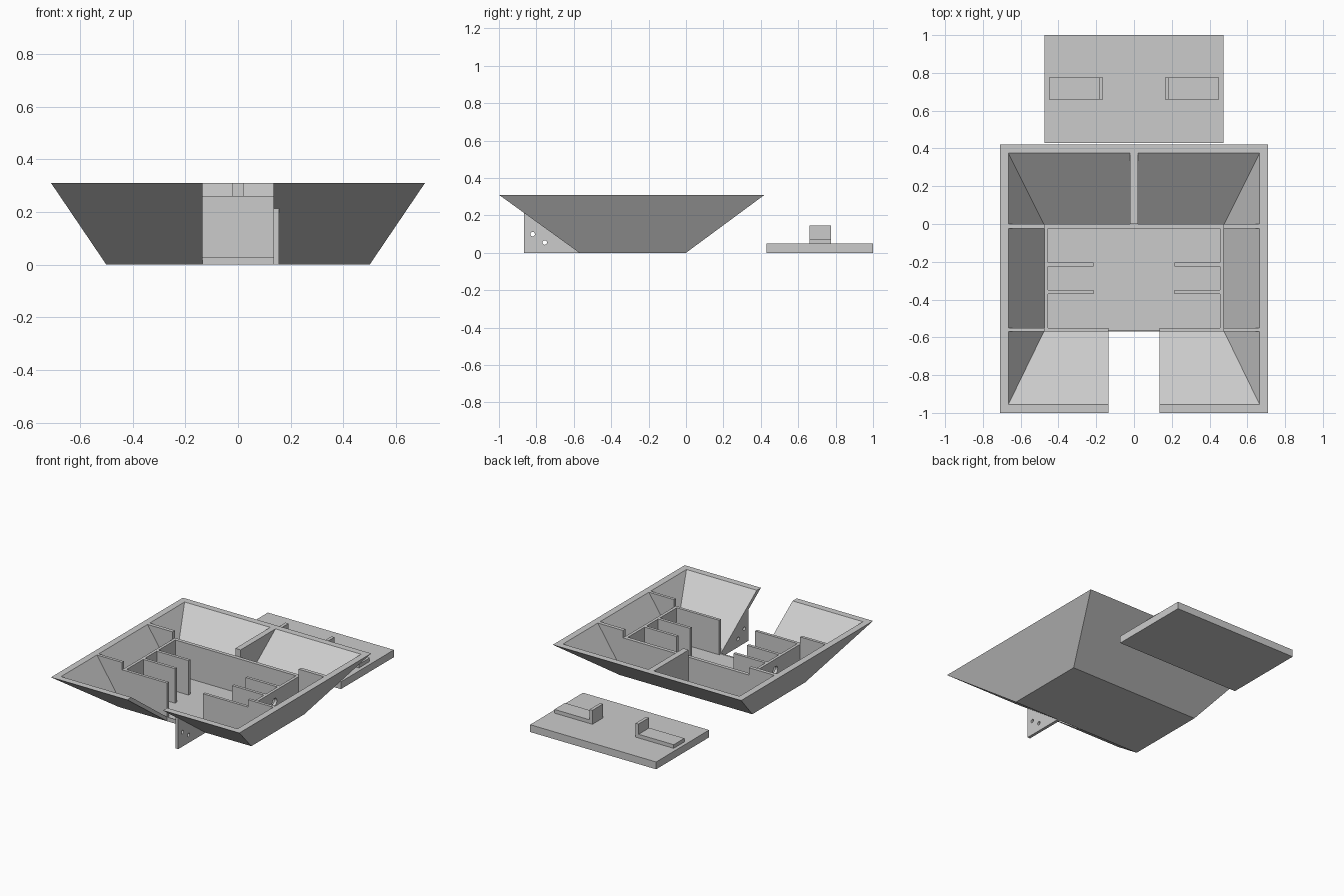
import bpy, bmesh, math
from mathutils import Matrix, Vector

if "Cube" in bpy.data.objects:
    bpy.data.objects.remove(bpy.data.objects["Cube"])

grey = bpy.data.materials.new("light_grey")
grey.diffuse_color = (0.6, 0.6, 0.6, 1)
grey.use_nodes = True
grey.node_tree.nodes["Principled BSDF"].inputs["Base Color"].default_value = grey.diffuse_color

RIM, FLOOR, BOX_TOP = 0.31, 0.025, 0.26


def finish(name, bm):
    bmesh.ops.recalc_face_normals(bm, faces=bm.faces)
    me = bpy.data.meshes.new(name)
    bm.to_mesh(me)
    bm.free()
    me.materials.append(grey)
    ob = bpy.data.objects.new(name, me)
    bpy.context.collection.objects.link(ob)
    return ob


def loft(name, a, b):
    """Closed solid between two matching outlines."""
    bm = bmesh.new()
    va = [bm.verts.new(p) for p in a]
    vb = [bm.verts.new(p) for p in b]
    bm.faces.new(va)
    bm.faces.new(vb)
    n = len(a)
    for i in range(n):
        j = (i + 1) % n
        bm.faces.new((va[i], va[j], vb[j], vb[i]))
    return finish(name, bm)


def frustum(name, z0, r0, z1, r1):
    """Rectangles are (half width, front y, back y)."""
    def ring(z, r):
        w, f, k = r
        return [(-w, f, z), (w, f, z), (w, k, z), (-w, k, z)]
    return loft(name, ring(z0, r0), ring(z1, r1))


def box(name, x0, x1, y0, y1, z0, z1):
    return loft(name, [(x0, y0, z0), (x1, y0, z0), (x1, y1, z0), (x0, y1, z0)],
                [(x0, y0, z1), (x1, y0, z1), (x1, y1, z1), (x0, y1, z1)])


def rod(name, x, y, z, r):
    """Drill along x."""
    bm = bmesh.new()
    m = Matrix.Translation(Vector((x, y, z))) @ Matrix.Rotation(math.pi / 2, 4, 'Y')
    bmesh.ops.create_cone(bm, cap_ends=True, segments=24, radius1=r, radius2=r,
                          depth=0.1, matrix=m)
    return finish(name, bm)


def cut(ob, *cutters):
    for c in cutters:
        mod = ob.modifiers.new("cut", 'BOOLEAN')
        mod.operation = 'DIFFERENCE'
        mod.solver = 'EXACT'
        mod.object = c
        c.hide_render = True
        c.hide_viewport = True
        c.display_type = 'WIRE'


# Tapered hull, hollowed out, with an open slot at the front
hull = frustum("hull", 0, (0.5, -0.57, 0.0), RIM, (0.71, -1.0, 0.42))
k = (0.41 - FLOOR) / (RIM - FLOOR)
hollow = frustum("hollow_cutter", FLOOR, (0.475, -0.565, -0.005), 0.41,
                 (0.475 + 0.19 * k, -0.565 - 0.39 * k, -0.005 + 0.38 * k))
slot = box("slot_cutter", -0.135, 0.135, -1.2, -0.57, -0.2, 0.6)
cut(hull, hollow, slot)

# Inner box: back wall plus mirrored side walls, bulkheads, baffles and bay dividers
Z0 = 0.02
box("box_back_wall", -0.455, 0.455, -0.025, 0, Z0, BOX_TOP)
for s, side in ((-1, "left"), (1, "right")):
    def mbox(name, xa, xb, *rest):
        return box(f"{name}_{side}", *sorted((s * xa, s * xb)), *rest)

    wall = mbox("box_side_wall", 0.455, 0.475, -0.57, 0, Z0, BOX_TOP)
    cut(wall, rod(f"cable_hole_cutter_{side}", s * 0.465, -0.285, 0.185, 0.025))
    mbox("front_bulkhead", 0.135, 0.455, -0.57, -0.55, Z0, BOX_TOP)
    mbox("rear_baffle", 0.215, 0.455, -0.225, -0.205, Z0, BOX_TOP)
    mbox("front_baffle", 0.215, 0.455, -0.37, -0.35, Z0, BOX_TOP)

    # Bay dividers reach the rim and follow the sloping hull side
    prof = [(0.475, Z0), (0.485, Z0), (0.675, RIM), (0.475, RIM)]
    for y0, y1, pos in ((-0.57, -0.55, "front"), (-0.025, 0, "rear")):
        loft(f"{pos}_bay_divider_{side}",
             [(s * x, y0, z) for x, z in prof], [(s * x, y1, z) for x, z in prof])

    # Clips on the lid: low foot with an upright at the inner end
    mbox("lid_clip_foot", 0.185, 0.45, 0.66, 0.775, 0.05, 0.075)
    mbox("lid_clip_upright", 0.163, 0.185, 0.66, 0.775, 0.05, 0.145)

# Divider between the two rear bays
prof = [(0, Z0), (0.005, Z0), (0.385, RIM), (0, RIM)]
loft("rear_centre_divider", [(-0.02, y, z) for y, z in prof],
     [(0.02, y, z) for y, z in prof])

# Triangular bracket under the front slope, with two screw holes
prof = [(-0.57, 0), (-0.865, 0), (-0.865, 0.213)]
bracket = loft("bracket_plate", [(0.135, y, z) for y, z in prof],
               [(0.155, y, z) for y, z in prof])
cut(bracket, rod("screw_hole_cutter_a", 0.145, -0.82, 0.10, 0.012),
    rod("screw_hole_cutter_b", 0.145, -0.755, 0.055, 0.012))

# Separate lid lying behind the hull
box("lid", -0.475, 0.475, 0.43, 1.0, 0, 0.05)
